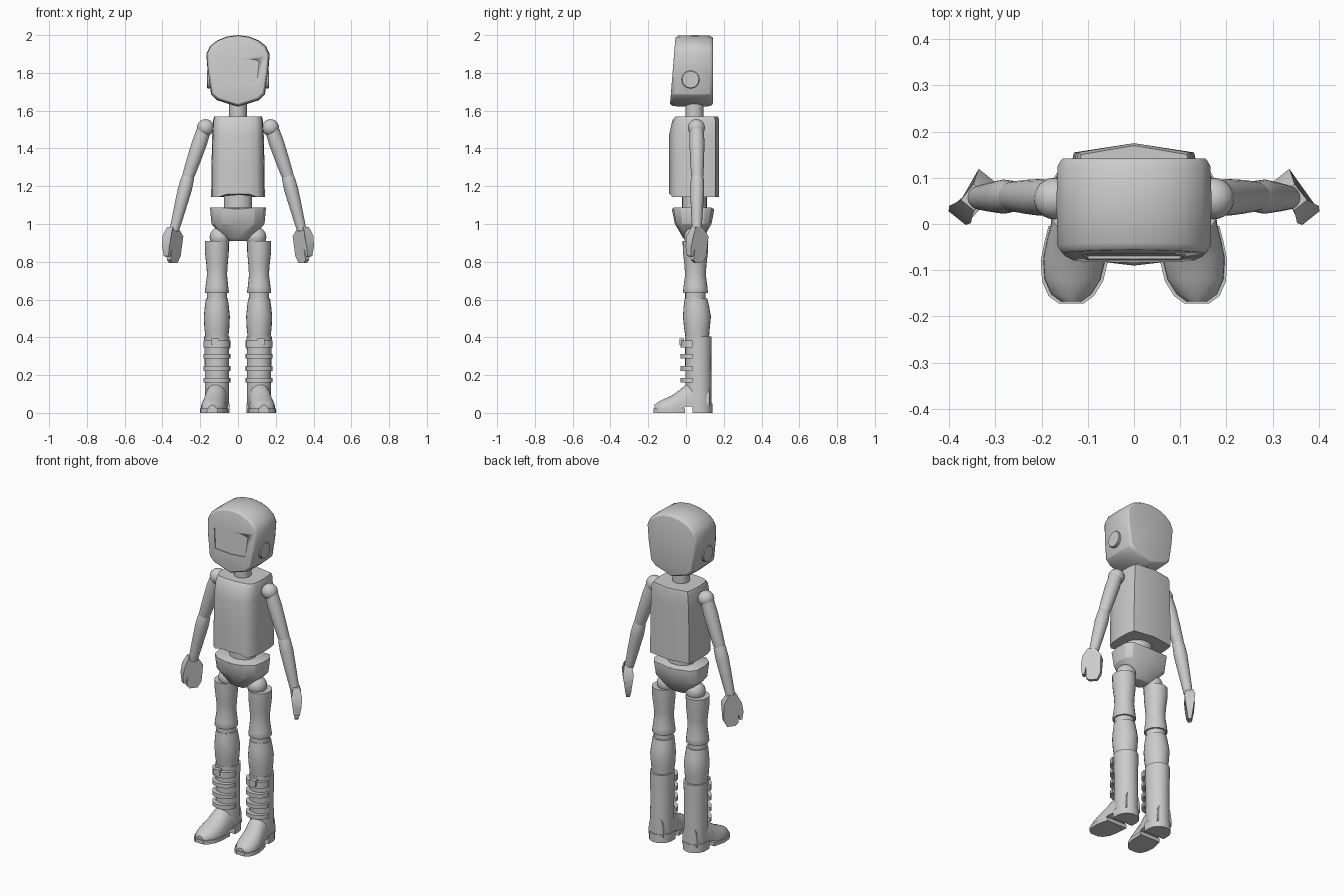
import bpy, bmesh
from math import sin, cos, pi, radians
from mathutils import Vector

cube = bpy.data.objects.get("Cube")
if cube:
    bpy.data.objects.remove(cube)

grey = bpy.data.materials.new("light_grey")
grey.use_nodes = True
grey.diffuse_color = (0.6, 0.6, 0.6, 1)
grey.node_tree.nodes["Principled BSDF"].inputs["Base Color"].default_value = (0.6, 0.6, 0.6, 1)


def finish(name, bm, bevel=0, angle=35):
    """Turn a bmesh into a shaded, optionally bevelled object."""
    bmesh.ops.recalc_face_normals(bm, faces=bm.faces)
    mesh = bpy.data.meshes.new(name)
    bm.to_mesh(mesh)
    bm.free()
    mesh.materials.append(grey)
    ob = bpy.data.objects.new(name, mesh)
    bpy.context.collection.objects.link(ob)
    bpy.ops.object.select_all(action='DESELECT')
    ob.select_set(True)
    bpy.context.view_layer.objects.active = ob
    if bevel:
        mod = ob.modifiers.new("Bevel", 'BEVEL')
        mod.width, mod.segments, mod.angle_limit = bevel, 2, radians(angle)
        bpy.ops.object.modifier_apply(modifier=mod.name)
    bpy.ops.object.shade_smooth_by_angle(angle=radians(angle))
    return ob


def loft(name, rings, bevel=0, angle=35):
    """Skin closed rings of equal length and cap both ends."""
    bm = bmesh.new()
    loops = [[bm.verts.new(p) for p in ring] for ring in rings]
    n = len(loops[0])
    for a, b in zip(loops, loops[1:]):
        for i in range(n):
            j = (i + 1) % n
            bm.faces.new((a[i], a[j], b[j], b[i]))
    bm.faces.new(loops[0])
    bm.faces.new(loops[-1])
    return finish(name, bm, bevel, angle)


def mirrored(half):
    """Complete a half outline that starts and ends on the centre line."""
    return half + [(-x, v) for x, v in reversed(half[1:-1])]


def tube(name, stations, side=1, n=24):
    """Upright limb from (z, x, y, x radius, y radius) stations."""
    loft(name, [[(side * (x + rx * cos(2 * pi * i / n)), y + ry * sin(2 * pi * i / n), z)
                 for i in range(n)] for z, x, y, rx, ry in stations])


def limb(name, a, b, stations, n=24):
    """Slanted limb from a to b with (fraction, radius) stations."""
    a, b = Vector(a), Vector(b)
    q = (b - a).to_track_quat('Z', 'Y')
    loft(name, [[a.lerp(b, t) + q @ Vector((r * cos(2 * pi * i / n), r * sin(2 * pi * i / n), 0))
                 for i in range(n)] for t, r in stations])


def ball(name, centre, r):
    bm = bmesh.new()
    bmesh.ops.create_uvsphere(bm, u_segments=24, v_segments=14, radius=r)
    bmesh.ops.translate(bm, verts=bm.verts, vec=centre)
    finish(name, bm)


# Head: face outline lofted from front to back
face = mirrored([(0, 2.0), (.06, 1.992), (.11, 1.972), (.148, 1.942), (.168, 1.9), (.16, 1.8),
                 (.142, 1.685), (.11, 1.655), (0, 1.62)])
head_rings = [(.93, -.056, .075), (.985, -.04, .07), (1, .05, 0), (.985, .125, 0), (.93, .142, 0)]
head = loft("head", [[(x * s, y - k * (2 - z), 1.82 + (z - 1.82) * s) for x, z in face]
                     for s, y, k in head_rings], .004)

# Visor: shallow pocket following the slope of the face
visor = mirrored([(0, 1.872), (.09, 1.87), (.112, 1.86), (.1, 1.745), (0, 1.738)])
cutter = loft("visor_cutter", [[(x, y - .075 * (2 - z), z) for x, z in visor] for y in (-.15, -.05)])
cut = head.modifiers.new("Visor", 'BOOLEAN')
cut.object, cut.solver = cutter, 'EXACT'
bpy.context.view_layer.objects.active = head
bpy.ops.object.modifier_apply(modifier=cut.name)
bpy.data.objects.remove(cutter)

tube("neck", [(1.55, 0, .045, .047, .048), (1.66, 0, .045, .047, .048)])

# Torso: ridged front, flat sides and a shallow peaked back
chest = mirrored([(0, -.09), (.06, -.083), (.1, -.074), (.124, -.055), (.138, -.01), (.142, .05),
                  (.14, .11), (.13, .155), (0, .175)])
torso_rings = [(1.143, 1, 1), (1.3, .99, 1), (1.47, .96, 1), (1.55, .93, .8), (1.57, .88, .6)]
loft("torso", [[(x * sx, y * fy if y < 0 else y * (.97 if z > 1.56 else 1),
                 z + (.015 if z < 1.2 and y < -.08 else 0)) for x, y in chest]
               for z, sx, fy in torso_rings], 0, 40)

tube("waist", [(1.04, 0, .045, .075, .065), (1.17, 0, .045, .075, .065)])

# Pelvis: tapered block with a narrow keel
belt = mirrored([(0, -.075), (.09, -.066), (.135, -.03), (.148, .03), (.145, .1), (.12, .135), (0, .15)])
pelvis_rings = [(1.088, 1, 1), (1, .95, .86), (.93, .5, .5), (.91, .3, .35)]
loft("pelvis", [[(x * sx, .04 + (y - .04) * sy, z - (.01 if z > 1.05 and x == 0 else 0))
                 for x, y in belt] for z, sx, sy in pelvis_rings], .004, 30)

# Foot stations: y, centre x, half width, top height
foot = [(-.168, .136, .022, .042), (-.152, .136, .044, .055), (-.12, .133, .061, .072),
        (-.075, .129, .068, .092), (-.035, .124, .065, .12), (0, .118, .062, .15),
        (.05, .113, .062, .17), (.125, .112, .05, .17)]

# Hand outline: offset towards the thumb, height, half thickness
mitten = [(-.022, .985, .018), (.022, .985, .018), (.048, .935, .03), (.058, .88, .024),
          (.054, .83, .016), (.04, .828, .016), (.03, .87, .022), (.032, .81, .012),
          (.015, .793, .01), (-.03, .793, .01), (-.05, .83, .016), (-.055, .935, .03)]

for label, s in (("left", 1), ("right", -1)):
    # Ear disc
    limb(label + "_ear", (s * .13, .024, 1.765), (s * .165, .024, 1.765),
         [(0, .047), (.9, .047), (1, .044)])

    # Arm
    ball(label + "_shoulder", (s * .172, .055, 1.51), .045)
    limb(label + "_upper_arm", (s * .18, .057, 1.5), (s * .268, .06, 1.24),
         [(0, .037), (.25, .04), (.6, .037), (.9, .033), (1, .03)])
    limb(label + "_forearm", (s * .263, .06, 1.255), (s * .338, .057, .965),
         [(0, .03), (.05, .034), (.25, .037), (.6, .032), (.95, .026), (1, .025)])
    along, across = Vector((s * .62, -.78, 0)), Vector((s * .78, .62, 0))
    loft(label + "_hand", [[Vector((s * .347, .058, z)) + along * u + across * t * d
                            for u, z, t in mitten] for d in (-1, -.5, .5, 1)], 0, 40)

    # Leg
    ball(label + "_hip", (s * .095, .045, .93), .055)
    tube(label + "_thigh", [(.91, .112, .05, .064, .068), (.85, .112, .05, .063, .066),
                            (.78, .111, .05, .056, .058), (.73, .111, .05, .053, .055),
                            (.67, .112, .05, .06, .063), (.64, .112, .05, .064, .066),
                            (.635, .112, .05, .062, .064)], s)
    tube(label + "_knee", [(.59, .112, .05, .053, .054), (.65, .112, .05, .053, .054)], s)
    tube(label + "_shin", [(.606, .112, .053, .058, .06), (.56, .112, .055, .064, .068),
                           (.51, .112, .058, .069, .074), (.45, .112, .058, .066, .068),
                           (.38, .112, .06, .058, .06)], s)

    # Boot shaft and straps
    tube(label + "_boot_shaft", [(.405, .112, .065, .067, .07), (.25, .112, .065, .064, .069),
                                 (.12, .112, .067, .064, .069), (.04, .112, .068, .064, .068)], s)
    for i, (z, h) in enumerate([(.365, .036), (.3, .024), (.235, .024), (.172, .024)]):
        arc = [pi + pi * k / 14 for k in range(15)]
        outer = [(.112 + .071 * cos(a), .035 + .064 * sin(a)) for a in arc]
        inner = [(.112 + .056 * cos(a), .035 + .036 * sin(a)) for a in reversed(arc)]
        loft(f"{label}_boot_strap_{i + 1}", [[(s * x, y, z + e) for x, y in outer + inner]
                                            for e in (-h / 2, h / 2)])
    buckle = [(.1, .36), (.14, .36), (.14, .395), (.1, .395)]
    loft(label + "_buckle", [[(s * x, y, z) for x, z in buckle] for y in (-.034, -.01)])

    # Shoe upper, sole and heel
    upper = []
    for y, x, w, top in foot:
        low = .035 if y > -.01 else .015
        dome = [(cos(pi * k / 14), sin(pi * k / 14)) for k in range(15)]
        upper.append([(s * (x + w * c), y, low + (top - low) * d ** .8 if d > 1e-6 else low)
                      for c, d in dome])
    loft(label + "_shoe", upper)
    plan = [(x + w + .005, y - .004) for y, x, w, _ in foot[:6]]
    plan += [(x - w - .005, y - .004) for y, x, w, _ in reversed(foot[:6])]
    loft(label + "_sole", [[(s * x, y, z) for x, y in plan] for z in (0, .022)])
    heel = [(.112 + .068 * cos(pi * k / 14), .07 + .07 * sin(pi * k / 14)) for k in range(15)]
    heel += [(.044, .035), (.18, .035)]
    loft(label + "_heel", [[(s * x, y, z) for x, y in heel] for z in (0, .05)])
